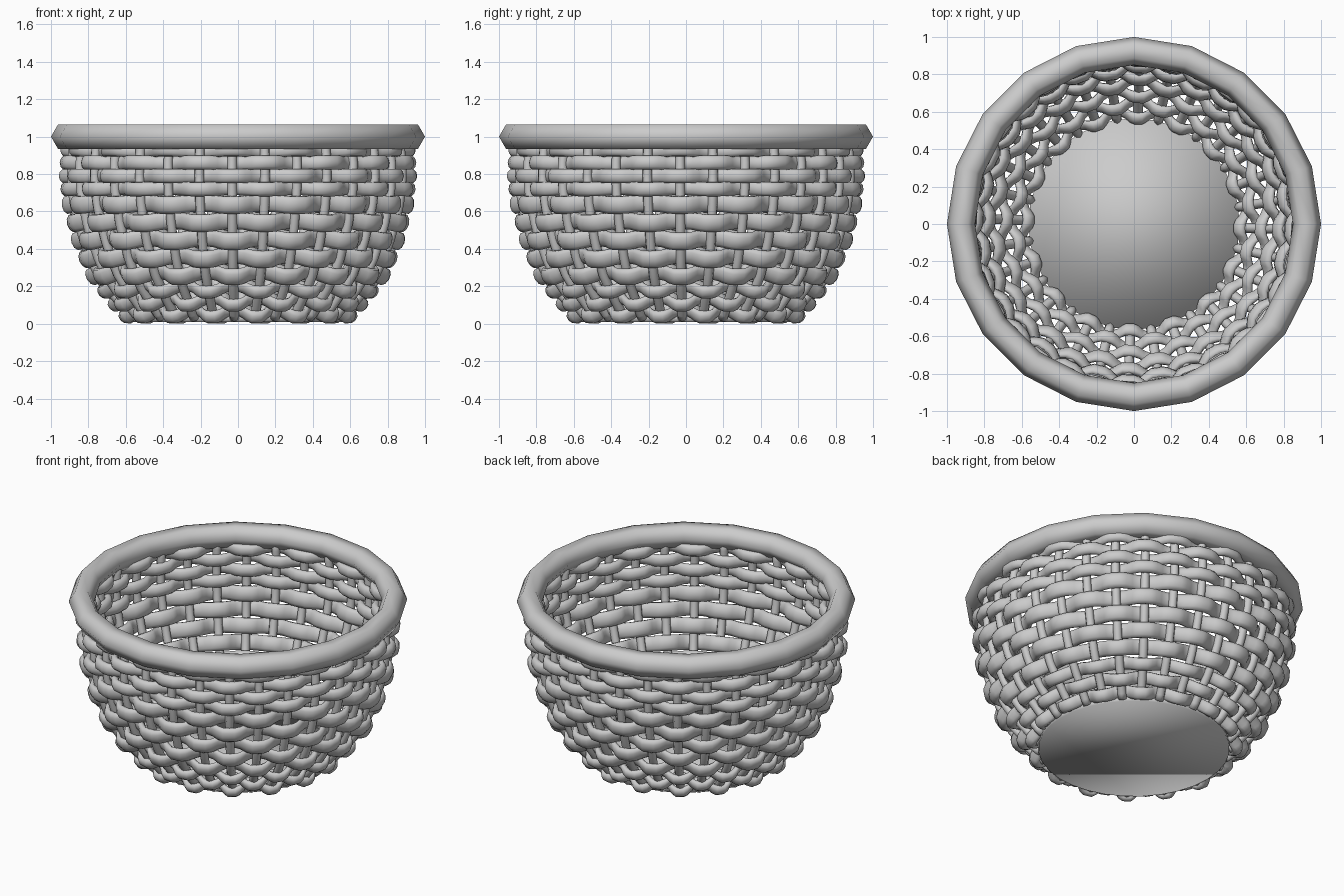
import bpy, bmesh
from math import sin, cos, pi, tau
from mathutils import Vector, Matrix

cube = bpy.data.objects.get("Cube")
if cube:
    bpy.data.objects.remove(cube, do_unlink=True)

COLOUR = (0.6, 0.6, 0.6, 1)
grey = bpy.data.materials.new("wicker grey")
grey.use_nodes = True
grey.diffuse_color = COLOUR
grey.node_tree.nodes["Principled BSDF"].inputs["Base Color"].default_value = COLOUR

BUMPS = 16                # outward bumps in each woven row
STAKES = 2 * BUMPS
TURN = -pi / 90           # slight turn of the weave round the basket


def finish(name, bm):
    bmesh.ops.recalc_face_normals(bm, faces=bm.faces)
    for f in bm.faces:
        f.smooth = True
    mesh = bpy.data.meshes.new(name)
    bm.to_mesh(mesh)
    bm.free()
    mesh.materials.append(grey)
    obj = bpy.data.objects.new(name, mesh)
    bpy.context.collection.objects.link(obj)


def skin(bm, rings, closed):
    """Bridge a list of point loops into a tube."""
    loops = [[bm.verts.new(p) for p in ring] for ring in rings]
    pairs = list(zip(loops, loops[1:]))
    if closed:
        pairs.append((loops[-1], loops[0]))
    for a, b in pairs:
        for i in range(len(a)):
            j = (i + 1) % len(a)
            bm.faces.new((a[i], a[j], b[j], b[i]))
    if not closed:
        bm.faces.new(loops[0])
        bm.faces.new(loops[-1])


def hoop(bm, steps, sides, radius, z, thick, high, normal, wave=lambda a: 0):
    """Closed strand round the z axis; wave pushes it along the wall normal."""
    nr, nz = normal
    rings = []
    for s in range(steps):
        a = tau * s / steps
        ring = []
        for k in range(sides):
            n = wave(a) + thick * cos(tau * k / sides)
            t = high * sin(tau * k / sides)
            r = radius + n * nr - t * nz
            ring.append((r * cos(a), r * sin(a), z + n * nz + t * nr))
        rings.append(ring)
    skin(bm, rings, True)


# Wall profile: radius and height of each woven row, bottom to top
WALL = [(.588, .055), (.642, .118), (.702, .187), (.757, .265), (.8, .355), (.835, .45),
        (.864, .545), (.885, .64), (.898, .722), (.9, .79), (.902, .86), (.892, .928)]


def wall_normal(i):
    a = Vector(WALL[max(i - 1, 0)])
    b = Vector(WALL[min(i + 1, len(WALL) - 1)])
    t = (b - a).normalized()
    return t.y, -t.x


# Woven rows, alternately over and under the stakes
for i, (r, z) in enumerate(WALL):
    sign = 1 if i % 2 else -1
    high = .049 if 3 <= i <= 7 else .039

    def weave(a):
        return sign * .029 * max(-1, min(1, 1.5 * cos(BUMPS * (a - TURN))))

    bm = bmesh.new()
    hoop(bm, 160, 10, r, z, .029, high, wall_normal(i), weave)
    finish(f"woven_row_{i + 1}", bm)

# Upright stakes following the wall
path = [Vector((.56, 0, .03))] + [Vector((r, 0, z)) for r, z in WALL] + [Vector((.9, 0, 1))]
bm = bmesh.new()
for s in range(STAKES):
    spin = Matrix.Rotation(TURN + tau * s / STAKES, 3, 'Z')
    rings = []
    for i, p in enumerate(path):
        t = (path[min(i + 1, len(path) - 1)] - path[max(i - 1, 0)]).normalized()
        n = Vector((t.z, 0, -t.x))
        side = Vector((0, 1, 0))
        rings.append([spin @ (p + .026 * (n * cos(tau * k / 8) + side * sin(tau * k / 8)))
                      for k in range(8)])
    skin(bm, rings, False)
finish("stakes", bm)

# Thick rim with a six-sided section
bm = bmesh.new()
hoop(bm, 20, 6, .925, 1.0, .075, .075, (1, 0))
finish("rim", bm)

# Base disc
bm = bmesh.new()
bmesh.ops.create_cone(bm, cap_ends=True, segments=32, radius1=.565, radius2=.565, depth=.04,
                      matrix=Matrix.Translation((0, 0, .03)))
finish("base", bm)
